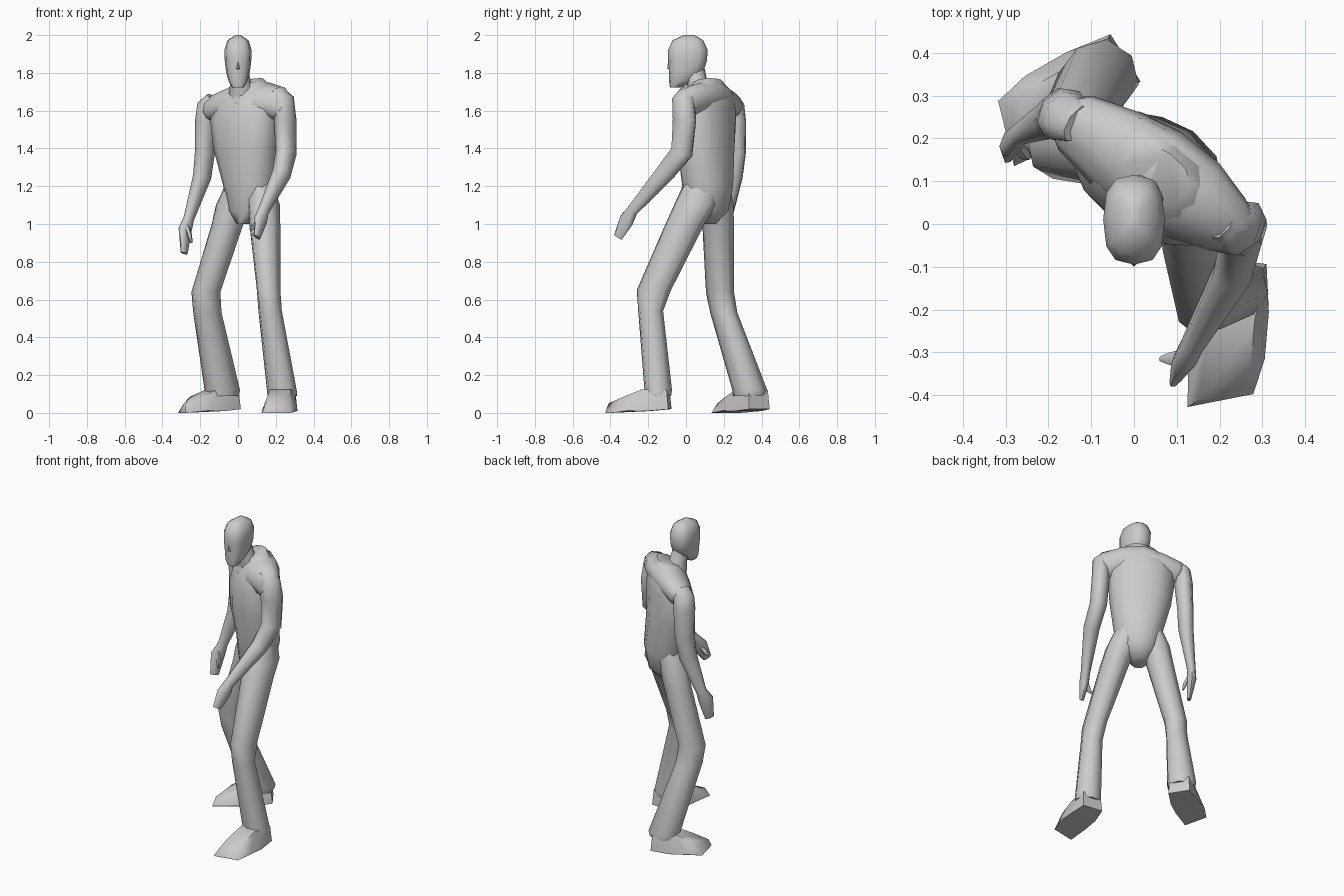
import bpy, bmesh
from math import radians, cos, sin, pi
from mathutils import Vector


def finish(name, bm, angle=60):
    bmesh.ops.recalc_face_normals(bm, faces=bm.faces[:])
    me = bpy.data.meshes.new(name)
    bm.to_mesh(me)
    bm.free()
    me.shade_smooth()
    me.set_sharp_from_angle(angle=radians(angle))
    ob = bpy.data.objects.new(name, me)
    bpy.context.collection.objects.link(ob)
    return ob


def loft(name, rings, heading=0, sides=8, follow=False, tilt=0, roll=0, power=1.0):
    """Skin rings (x, y, z, half_width, half_depth). follow: rings stand square to the path.
    tilt / roll lean the upper rings front-back / sideways."""
    bm = bmesh.new()
    pts = [Vector(r[:3]) for r in rings]
    u = Vector((cos(radians(heading)), sin(radians(heading)), 0))
    loops = []
    for i, r in enumerate(rings):
        side, front = u, Vector((-u.y, u.x, 0))
        if follow:
            t = (pts[min(i + 1, len(pts) - 1)] - pts[max(i - 1, 0)]).normalized()
            side = (u - t * u.dot(t)).normalized()
            front = side.cross(t)
        loop = []
        for k in range(sides):
            a = 2 * pi * k / sides
            c, s = cos(a), sin(a)
            c = abs(c) ** power * (1 if c > 0 else -1)
            s = abs(s) ** power * (1 if s > 0 else -1)
            p = pts[i] + side * c * r[3] + front * s * r[4]
            if r[2] > 1.5:
                p.z += roll * c * r[3] + tilt * s * r[4]
            loop.append(bm.verts.new(p))
        loops.append(loop)
    for a, b in zip(loops, loops[1:]):
        for k in range(sides):
            n = (k + 1) % sides
            bm.faces.new((a[k], a[n], b[n], b[k]))
    bm.faces.new(loops[0])
    bm.faces.new(loops[-1])
    return finish(name, bm)


def hull(name, points, angle=50):
    bm = bmesh.new()
    for p in points:
        bm.verts.new(p)
    bmesh.ops.convex_hull(bm, input=bm.verts[:])
    return finish(name, bm, angle)


def foot(name, heel, toward, inner):
    """Shoe: (half width, forward, height) stations, inner toe slightly longer."""
    f = Vector((*toward, 0)).normalized()
    left = Vector((-f.y, f.x, 0))
    stations = [(.065, .0, .02), (.06, .01, .12), (.055, .14, .125), (.085, .11, .01),
                (.09, .22, .012), (.06, .24, .085), (.05, .31, .05), (.074, .33, .0)]
    pts = []
    for w, d, z in stations:
        for s in (-1, 1):
            skew = .025 * s * inner if d > .3 else 0
            pts.append(Vector((*heel, z)) + left * s * w + f * (d + skew))
    hull(name, pts, 50)


# Torso, turned towards the figure's right
loft("torso", [(.045, .10, 1.0, .045, .06), (.06, .112, 1.07, .11, .11),
               (.065, .115, 1.2, .145, .125), (.04, .105, 1.4, .182, .132),
               (.035, .108, 1.58, .2, .128), (.04, .115, 1.68, .17, .11),
               (.05, .115, 1.755, .09, .06)],
     heading=-36, sides=12, tilt=.25, roll=.09, power=.9)

# Shoulder yoke, running across from arm to arm
loft("shoulders", [(-.16, .25, 1.60, .055, .05), (-.135, .235, 1.61, .075, .07),
                   (-.05, .18, 1.635, .1, .085), (.045, .115, 1.66, .118, .1),
                   (.14, .055, 1.655, .105, .092), (.215, .0, 1.635, .075, .09),
                   (.25, -.025, 1.61, .055, .06)],
     heading=54, sides=10, follow=True, roll=.2)

# Neck and head, looking straight ahead
loft("neck", [(.03, .09, 1.66, .085, .075), (.015, .06, 1.745, .055, .055),
              (0, .035, 1.84, .05, .06)])
loft("head", [(0, -.052, 1.722, .03, .032), (0, -.03, 1.755, .05, .06),
              (0, .0, 1.80, .062, .09), (0, .008, 1.86, .07, .102),
              (0, .01, 1.92, .072, .105), (0, .01, 1.972, .056, .082),
              (0, .015, 2.0, .014, .03)], sides=12, power=.75)
hull("nose", [(0, -.09, 1.88), (-.014, -.085, 1.82), (.014, -.085, 1.82),
              (0, -.1, 1.825), (0, -.08, 1.81)])

# Arms, running from shoulder cap to flattened fingers
loft("left_arm", [(.205, .005, 1.705, .03, .045), (.24, -.015, 1.66, .053, .064),
                  (.25, -.008, 1.55, .053, .07), (.255, -.022, 1.38, .051, .066),
                  (.23, -.115, 1.265, .048, .055), (.135, -.285, 1.07, .028, .033),
                  (.12, -.315, 1.02, .028, .046), (.1, -.36, .93, .012, .028)],
     heading=-36, follow=True)
loft("right_arm", [(-.13, .235, 1.67, .03, .05), (-.16, .25, 1.625, .053, .064),
                   (-.167, .255, 1.55, .055, .068), (-.175, .262, 1.38, .048, .062),
                   (-.19, .25, 1.25, .045, .055), (-.26, .215, 1.03, .026, .032),
                   (-.28, .195, .97, .028, .046), (-.285, .165, .845, .012, .028)],
     heading=-36, follow=True)

# Thumbs
loft("left_thumb", [(.12, -.31, 1.03, .016, .02), (.085, -.315, .985, .014, .016),
                    (.062, -.315, .97, .006, .006)], sides=6, follow=True)
loft("right_thumb", [(-.275, .19, .99, .016, .02), (-.257, .165, .94, .014, .016),
                     (-.246, .155, .9, .006, .006)], sides=6, follow=True)

# Trouser legs, flared at the hem
loft("left_leg", [(.115, .085, 1.22, .07, .095), (.137, .05, 1.1, .086, .115),
                  (.142, -.005, 1.0, .083, .105),
                  (.162, -.17, .65, .063, .092), (.17, -.187, .54, .063, .067),
                  (.232, -.147, .12, .08, .074), (.235, -.148, .09, .08, .07)],
     heading=-10, power=.9)
loft("right_leg", [(.02, .15, 1.22, .08, .08), (-.03, .165, 1.1, .085, .085),
                   (-.055, .17, 1.0, .082, .082),
                   (-.17, .18, .64, .068, .08), (-.162, .2, .53, .064, .08),
                   (-.083, .338, .12, .088, .095), (-.085, .338, .09, .084, .09)],
     heading=-55, power=.9)

# Shoes
foot("left_foot", (.245, -.085), (-.045, -.34), -1)
foot("right_foot", (-.02, .388), (-.275, -.175), 1)
